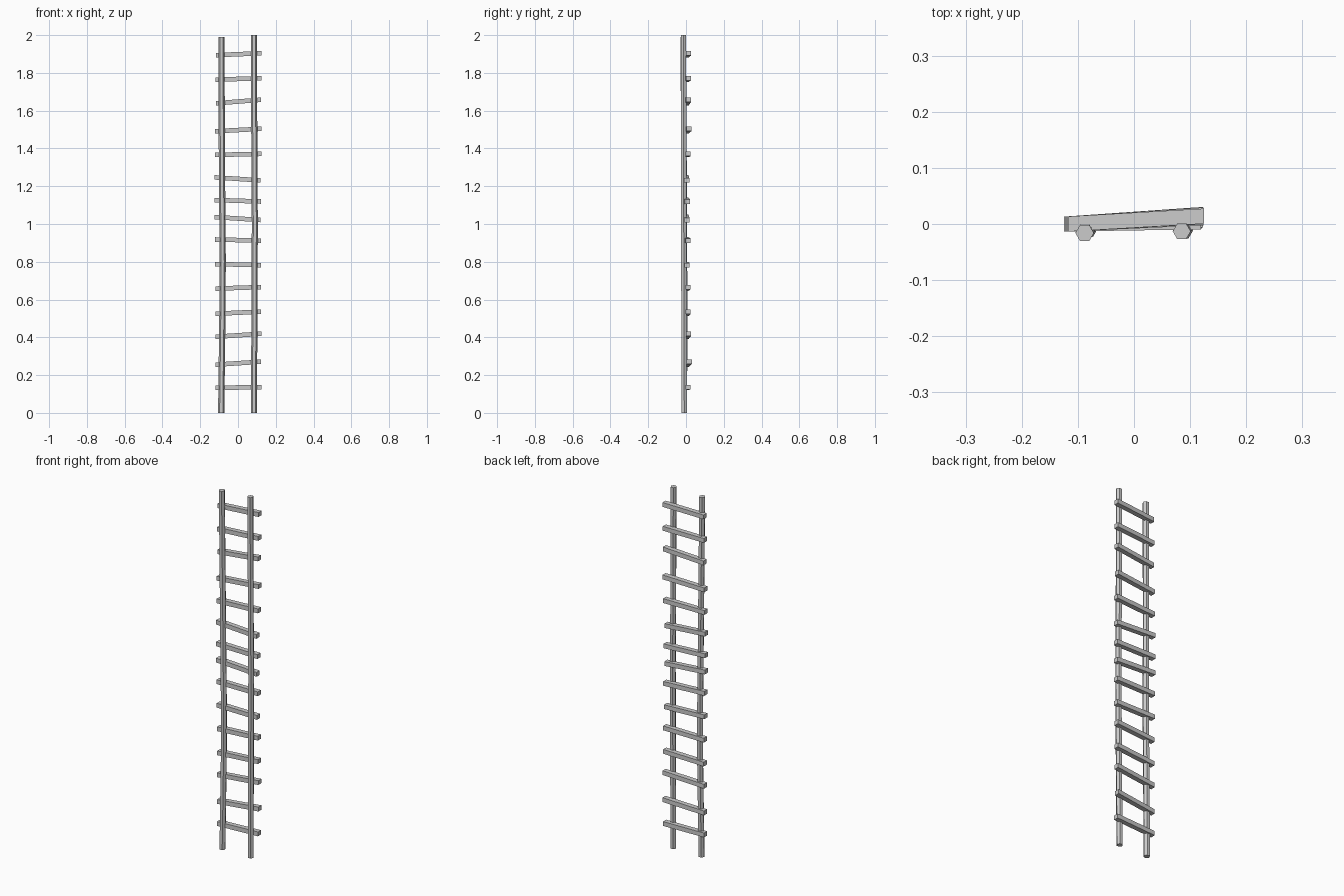
import bpy, bmesh, math
from mathutils import Vector


def loft(name, rings):
    """Skin matching rings of points and close both ends with flat caps."""
    bm = bmesh.new()
    loops = [[bm.verts.new(p) for p in ring] for ring in rings]
    n = len(loops[0])
    for a, b in zip(loops, loops[1:]):
        for i in range(n):
            j = (i + 1) % n
            bm.faces.new((a[i], a[j], b[j], b[i]))
    bm.faces.new(loops[0])
    bm.faces.new(loops[-1])
    bmesh.ops.recalc_face_normals(bm, faces=bm.faces)
    mesh = bpy.data.meshes.new(name)
    bm.to_mesh(mesh)
    bm.free()
    obj = bpy.data.objects.new(name, mesh)
    bpy.context.collection.objects.link(obj)
    return obj


def rail(name, path, radius):
    """Slightly crooked six-sided pole through the path points."""
    hexagon = [Vector((math.cos(a), math.sin(a), 0)) * radius
               for a in (i * math.pi / 3 for i in range(6))]
    return loft(name, [[Vector(p) + h for h in hexagon] for p in path])


def rung(name, left, right, depth=0.027, height=0.024):
    """Square bar between two end centres."""
    corners = [Vector((0, sy * depth / 2, sz * height / 2))
               for sy, sz in ((-1, -1), (1, -1), (1, 1), (-1, 1))]
    return loft(name, [[Vector(e) + c for c in corners] for e in (left, right)])


# Two upright poles
rail("left_rail", [(-0.089, -0.009, 0), (-0.083, -0.006, 0.5),
                   (-0.081, -0.008, 0.8), (-0.085, -0.010, 1.3),
                   (-0.088, -0.016, 1.99)], 0.0165)
rail("right_rail", [(0.084, -0.009, 0), (0.087, -0.011, 0.5),
                    (0.089, -0.012, 1.0), (0.086, -0.012, 1.5),
                    (0.085, -0.013, 2.0)], 0.0160)

# Crooked rungs: left height, right height, left x, right x, right depth position
rungs = [
    (0.133, 0.136, -0.120, 0.124, 0.011),
    (0.255, 0.271, -0.120, 0.123, 0.017),
    (0.403, 0.419, -0.120, 0.124, 0.014),
    (0.525, 0.536, -0.118, 0.123, 0.011),
    (0.658, 0.666, -0.119, 0.123, 0.011),
    (0.788, 0.782, -0.121, 0.121, 0.006),
    (0.918, 0.912, -0.122, 0.123, 0.010),
    (1.037, 1.021, -0.125, 0.120, 0.005),
    (1.127, 1.119, -0.125, 0.123, 0.007),
    (1.247, 1.231, -0.125, 0.119, 0.004),
    (1.366, 1.371, -0.122, 0.124, 0.011),
    (1.491, 1.504, -0.121, 0.124, 0.016),
    (1.639, 1.658, -0.117, 0.123, 0.013),
    (1.764, 1.772, -0.119, 0.124, 0.013),
    (1.894, 1.904, -0.117, 0.125, 0.014),
]
for i, (zl, zr, xl, xr, yr) in enumerate(rungs, 1):
    rung(f"rung_{i:02d}", (xl, 0.0, zl), (xr, yr, zr))
